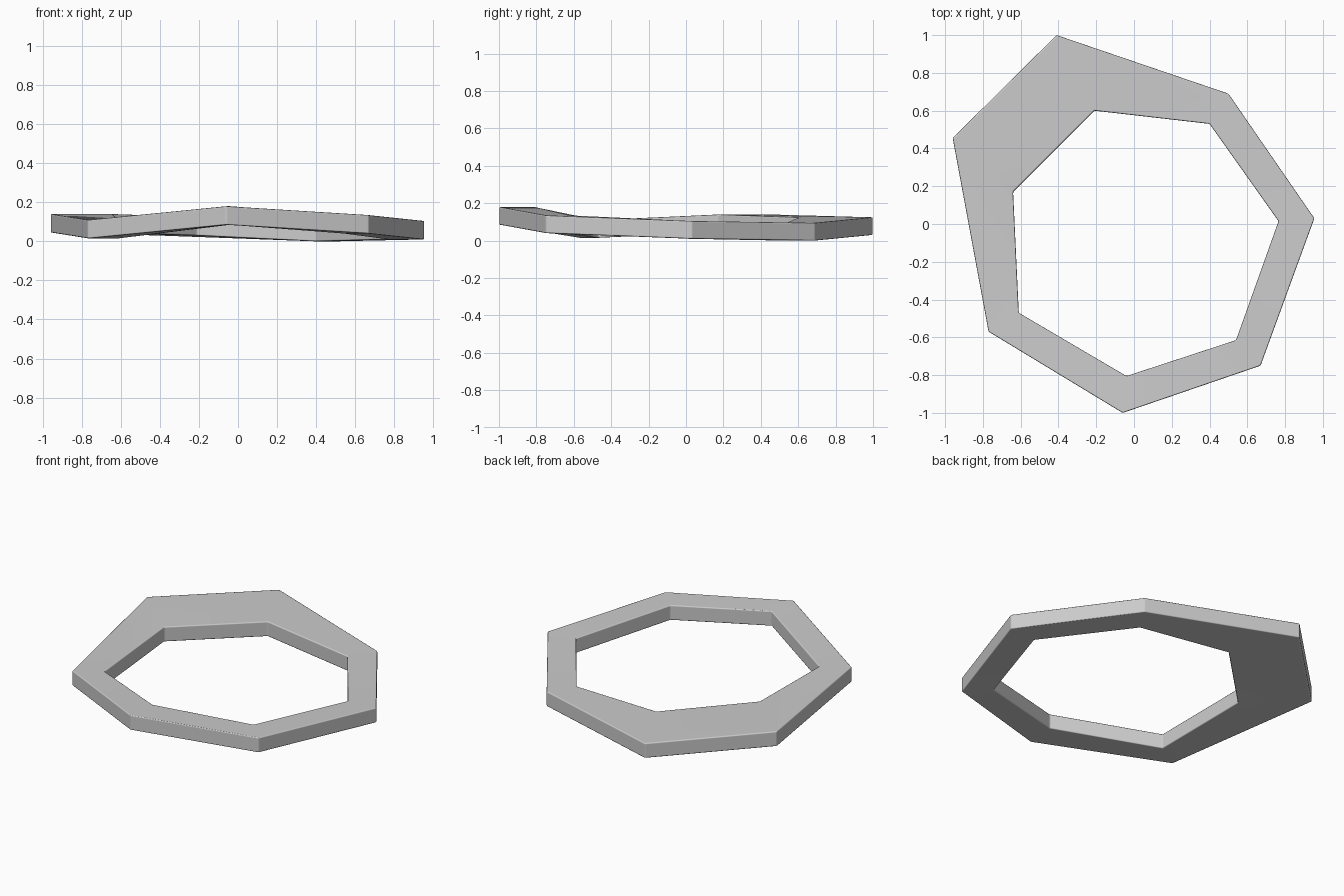
import bpy, bmesh, math

cube = bpy.data.objects.get("Cube")
if cube:
    bpy.data.objects.remove(cube, do_unlink=True)

# Plain grey material
grey = bpy.data.materials.new("plain_grey")
grey.use_nodes = True
colour = (0.6, 0.6, 0.6, 1)
grey.diffuse_color = colour
grey.node_tree.nodes["Principled BSDF"].inputs["Base Color"].default_value = colour

# Seven corners: outer x, y, inner x, y, underside height
CORNERS = [
    (-0.41, 1.0, -0.21, 0.6, 0.03),
    (0.5, 0.69, 0.4, 0.53, 0.0),
    (0.955, 0.03, 0.765, 0.015, 0.01),
    (0.67, -0.75, 0.54, -0.615, 0.04),
    (-0.06, -1.0, -0.04, -0.805, 0.085),
    (-0.77, -0.57, -0.61, -0.47, 0.015),
    (-0.96, 0.455, -0.64, 0.17, 0.045),
]
THICKNESS = 0.095

# Uneven seven-sided ring: a rectangular section at each corner, joined in a loop
bm = bmesh.new()
sections = []
for ox, oy, ix, iy, low in CORNERS:
    high = low + THICKNESS
    outline = [(ox, oy, low), (ix, iy, low), (ix, iy, high), (ox, oy, high)]
    sections.append([bm.verts.new(p) for p in outline])
for i, a in enumerate(sections):
    b = sections[(i + 1) % len(sections)]
    for j in range(4):
        k = (j + 1) % 4
        bm.faces.new((a[j], a[k], b[k], b[j]))
bmesh.ops.recalc_face_normals(bm, faces=bm.faces)
mesh = bpy.data.meshes.new("heptagon_ring")
bm.to_mesh(mesh)
bm.free()
mesh.materials.append(grey)
ring = bpy.data.objects.new("heptagon_ring", mesh)
bpy.context.collection.objects.link(ring)

# Slightly softened edges
bevel = ring.modifiers.new("soft_edges", "BEVEL")
bevel.width = 0.007
bevel.segments = 2
bevel.limit_method = "ANGLE"
bevel.angle_limit = math.radians(25)
bevel.harden_normals = True

bpy.context.view_layer.objects.active = ring
ring.select_set(True)
bpy.ops.object.shade_smooth_by_angle(angle=math.radians(60))
